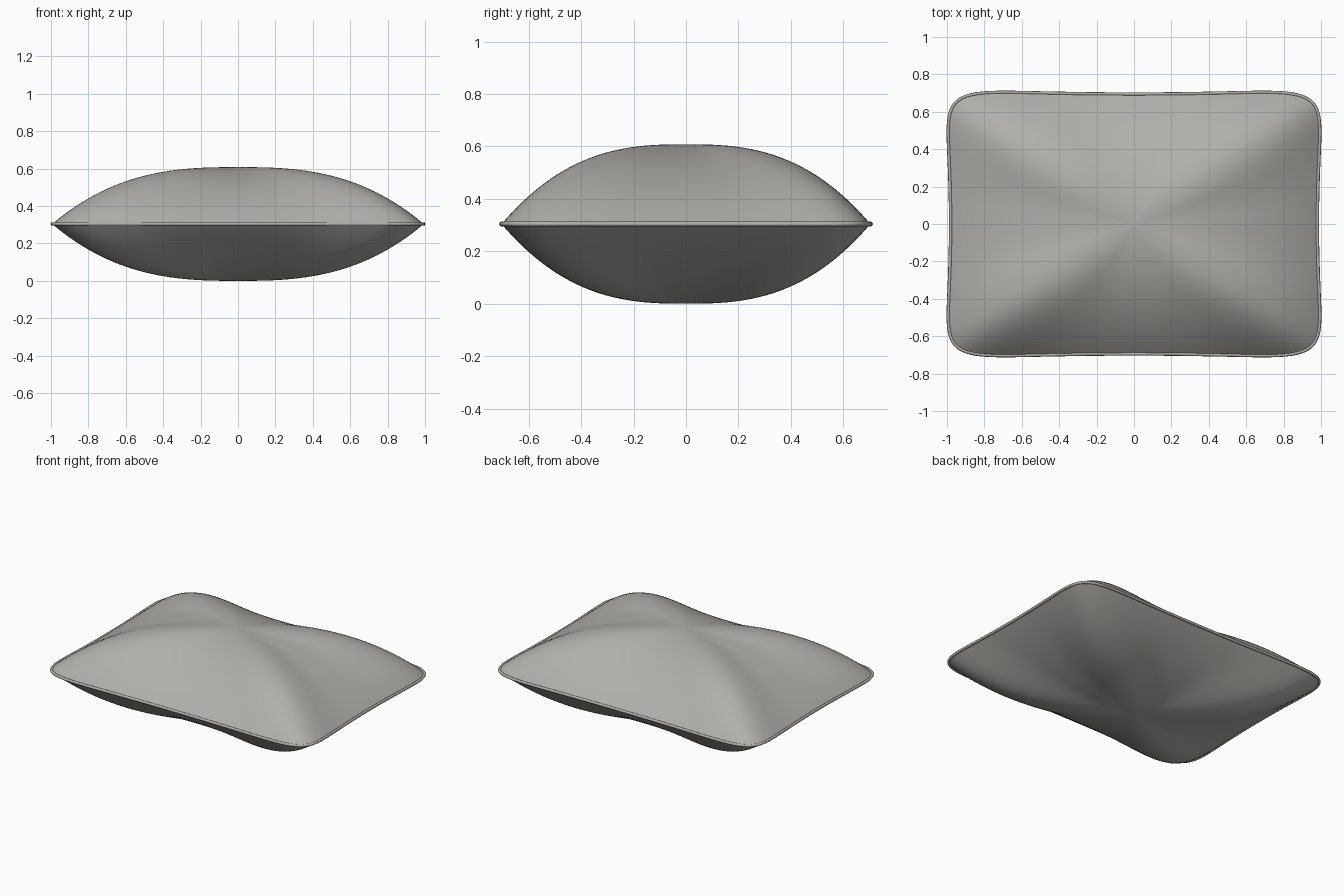
import bpy, bmesh, math

if "Cube" in bpy.data.objects:
    bpy.data.objects.remove(bpy.data.objects["Cube"])

HALF_X, HALF_Y, HALF_Z = 1.025, 0.729, 0.304
PIPING = 0.009
RINGS, SIDE = 30, 40

fabric = bpy.data.materials.new("warm grey fabric")
fabric.use_nodes = True
colour = (0.44, 0.43, 0.405, 1)
fabric.diffuse_color = colour
fabric.node_tree.nodes["Principled BSDF"].inputs["Base Color"].default_value = colour


def directions():
    """Points round a unit square, crowded towards the corners."""
    result = []
    for quarter in range(4):
        for i in range(SIDE):
            a, b = 1, math.sin(math.pi / 2 * (2 * i / SIDE - 1))
            for _ in range(quarter):
                a, b = -b, a
            result.append((a, b))
    return result


def outline(t, a, b):
    """Rounded rectangle at fraction t, squarer and more pinched outwards."""
    p = 4 + 5 * t
    n = (abs(a) ** p + abs(b) ** p) ** (1 / p)
    u, v = a / n, b / n
    pinch = 0.035 * t * t
    x = u * (HALF_X - PIPING) * (1 - pinch * (1 - v * v))
    y = v * (HALF_Y - PIPING) * (1 - pinch * (1 - u * u))
    return x * t, y * t


def height(t, a, b):
    """Puffed profile, fuller along the diagonals."""
    w = a * a / (a * a + b * b)
    diagonal = 4 * w * (1 - w)
    return HALF_Z * (1 - t ** (1.95 + 0.2 * w + 0.8 * diagonal ** 2))


def finish(obj):
    obj.data.materials.append(fabric)
    bpy.context.collection.objects.link(obj)


# Cushion: the puffed top and bottom share the seam ring
bm = bmesh.new()
dirs = directions()
count = len(dirs)
seam = [bm.verts.new((*outline(1, a, b), HALF_Z)) for a, b in dirs]
for sign in (1, -1):
    outer = seam
    for k in range(RINGS - 1, 0, -1):
        t = k / RINGS
        ring = [bm.verts.new((*outline(t, a, b),
                              HALF_Z + sign * height(t, a, b))) for a, b in dirs]
        for i in range(count):
            j = (i + 1) % count
            bm.faces.new((outer[i], outer[j], ring[j], ring[i]))
        outer = ring
    pole = bm.verts.new((0, 0, HALF_Z + sign * HALF_Z))
    for i in range(count):
        bm.faces.new((outer[i], outer[(i + 1) % count], pole))
bmesh.ops.recalc_face_normals(bm, faces=bm.faces)
mesh = bpy.data.meshes.new("cushion")
bm.to_mesh(mesh)
bm.free()
cushion = bpy.data.objects.new("cushion", mesh)
finish(cushion)
bpy.context.view_layer.objects.active = cushion
cushion.select_set(True)
bpy.ops.object.shade_smooth_by_angle(angle=math.radians(50))

# Piping: a thin cord round the seam
cord = bpy.data.curves.new("piping", "CURVE")
cord.dimensions = "3D"
cord.bevel_depth = PIPING
cord.bevel_resolution = 2
spline = cord.splines.new("POLY")
spline.points.add(count - 1)
for point, (a, b) in zip(spline.points, dirs):
    point.co = (*outline(1, a, b), HALF_Z, 1)
spline.use_cyclic_u = True
spline.use_smooth = True
finish(bpy.data.objects.new("piping", cord))
